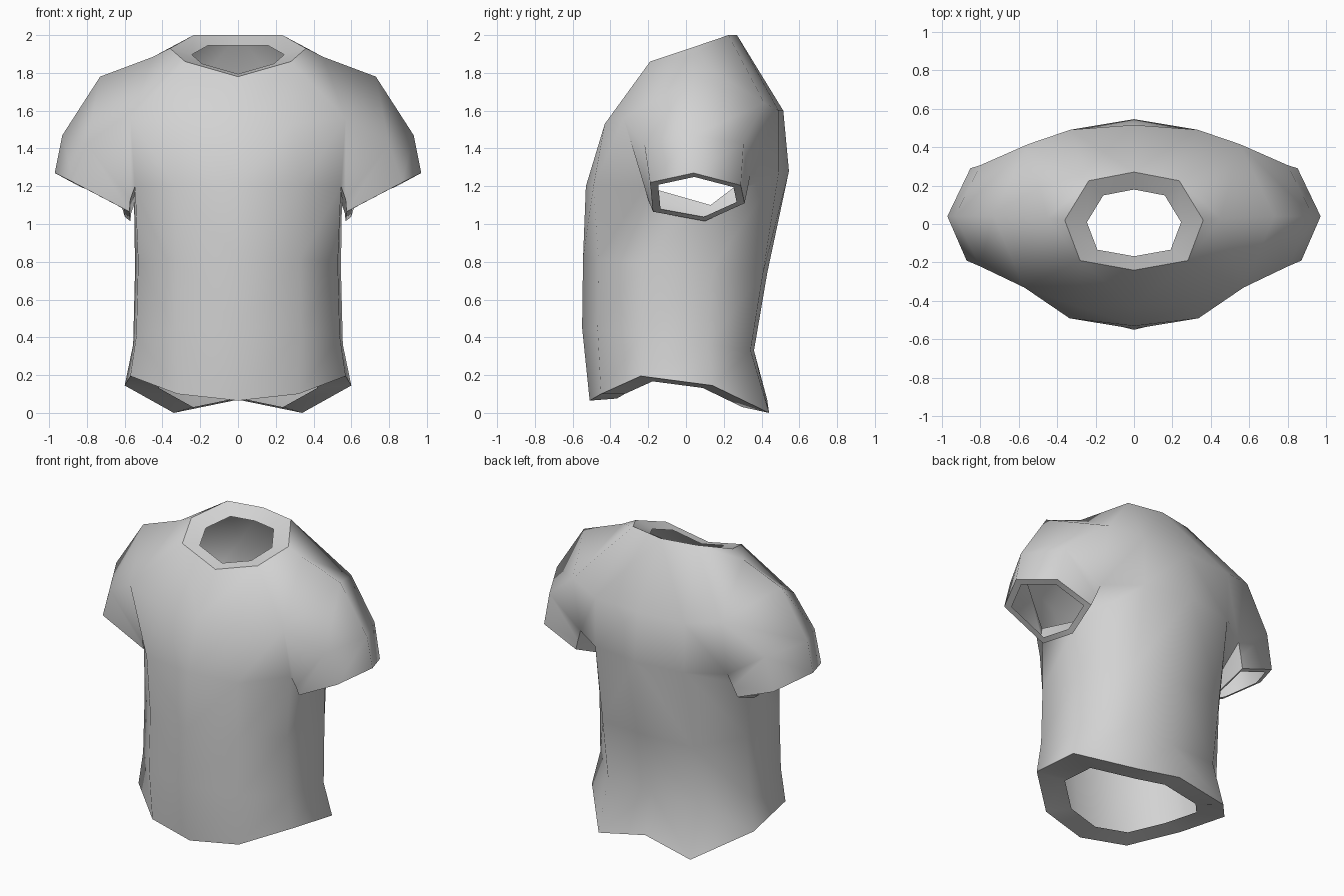
import bpy
import bmesh
from mathutils import Vector

cube = bpy.data.objects.get("Cube")
if cube:
    bpy.data.objects.remove(cube, do_unlink=True)

SHARP_ANGLE = 1.3    # creases steeper than this stay sharp

bm = bmesh.new()


def points(*coords):
    return [bm.verts.new(co) for co in coords]


def body_ring(width, front, back, z_front, z_back):
    """Half a torso section, from the front centre to the back centre."""
    section = ((0, front), (0.6 * width, 0.85 * front), (0.97 * width, 0.43 * front),
               (width, 0.32 * back), (0.61 * width, 0.95 * back), (0, back))
    return points(*((x, y, z_front + (z_back - z_front) * (y - front) / (back - front))
                    for x, y in section))


def join(lower, upper, closed=False):
    """Quads between two rows with the same number of points."""
    count = len(lower)
    for i in range(count if closed else count - 1):
        j = (i + 1) % count
        bm.faces.new((lower[i], lower[j], upper[j], upper[i]))


# Torso, with a hem that dips at the front and at both back corners
hem = points((0, -0.51, 0.065), (0.32, -0.45, 0.1), (0.57, -0.24, 0.195),
             (0.6, 0.14, 0.145), (0.34, 0.44, 0), (0, 0.43, 0.07))
waist = body_ring(0.555, -0.55, 0.36, 0.45, 0.33)
ribs = body_ring(0.545, -0.545, 0.43, 0.82, 0.74)
chest = points((0, -0.53, 1.2), (0.335, -0.49, 1.2), (0.545, -0.22, 1.2),
               (0.55, 0.13, 1.1), (0.33, 0.49, 1.27), (0, 0.545, 1.28))
for lower, upper in ((hem, waist), (waist, ribs), (ribs, chest)):
    join(lower, upper)

# Yoke and neckline
front, front_side, arm_front, shoulder, arm_back, back_side, back = points(
    (0, -0.43, 1.53), (0.29, -0.43, 1.53), (0.57, -0.33, 1.56), (0.73, 0.04, 1.78),
    (0.55, 0.415, 1.64), (0.33, 0.49, 1.6), (0, 0.515, 1.6))
neck = points((0, -0.24, 1.78), (0.28, -0.19, 1.86), (0.36, 0.02, 1.93),
              (0.235, 0.225, 2), (0, 0.27, 2))
arm_low_back, shoulder_ridge = points((0.545, 0.34, 1.26), (0.45, 0.03, 1.885))
for face in (
        (chest[0], chest[1], front_side, front),
        (chest[1], chest[2], arm_front, front_side),
        (chest[3], chest[4], arm_low_back),
        (arm_low_back, chest[4], back_side, arm_back),
        (chest[4], chest[5], back, back_side),
        (front, front_side, neck[1], neck[0]),
        (front_side, arm_front, neck[1]),
        (arm_front, shoulder, shoulder_ridge, neck[1]),
        (shoulder_ridge, neck[2], neck[1]),
        (shoulder, arm_back, shoulder_ridge),
        (shoulder_ridge, arm_back, neck[3]),
        (shoulder_ridge, neck[3], neck[2]),
        (arm_back, back_side, neck[3]),
        (back_side, back, neck[4], neck[3])):
    bm.faces.new(face)

# Short sleeve: armhole, upper arm and cuff
armhole = [shoulder, arm_front, chest[2], chest[3], arm_low_back, arm_back]
upper_arm = points((0.93, 0.04, 1.47), (0.8, -0.22, 1.42), (0.57, -0.2, 1.13),
                   (0.565, 0.12, 1.06), (0.575, 0.325, 1.18), (0.8, 0.305, 1.43))
cuff = points((0.97, 0.04, 1.27), (0.87, -0.19, 1.22), (0.575, -0.175, 1.065),
              (0.57, 0.1, 1.015), (0.6, 0.31, 1.11), (0.85, 0.29, 1.205))
join(armhole, upper_arm, closed=True)
join(upper_arm, cuff, closed=True)

# Mirror to the other half and weld the centre seam
bmesh.ops.mirror(bm, geom=bm.verts[:] + bm.edges[:] + bm.faces[:], axis='X', merge_dist=0.001)
bmesh.ops.remove_doubles(bm, verts=bm.verts[:], dist=0.001)


def opening(co):
    """Name of the opening a rim point belongs to."""
    if co.z > 1.7:
        return "neck"
    if co.z < 0.3:
        return "hem"
    return "left cuff" if co.x > 0 else "right cuff"


# Turned-in rims that shrink toward the middle of each opening
rim_edges = [e for e in bm.edges if e.is_boundary]
rims = {}
for v in {v for e in rim_edges for v in e.verts}:
    rims.setdefault(opening(v.co), []).append(v)
shrink = {"neck": 0.32, "hem": 0.3, "left cuff": 0.17, "right cuff": 0.17}
drop = {"neck": Vector((0, -0.01, -0.03))}
inner = {}
for name, verts in rims.items():
    centre = sum((v.co for v in verts), Vector()) / len(verts)
    for v in verts:
        inner[v] = bm.verts.new(v.co.lerp(centre, shrink[name]) + drop.get(name, Vector()))
for edge in rim_edges:
    a, b = edge.verts
    bm.faces.new((a, b, inner[b], inner[a]))

# Outward faces, smooth cloth, sharp rims and creases
bmesh.ops.recalc_face_normals(bm, faces=bm.faces[:])
middle = Vector((0, 0, 1))
if sum(f.normal.dot(f.calc_center_median() - middle) for f in bm.faces) < 0:
    bmesh.ops.reverse_faces(bm, faces=bm.faces[:])
bm.normal_update()
for face in bm.faces:
    face.smooth = True
for edge in bm.edges:
    edge.smooth = edge.calc_face_angle(0) < SHARP_ANGLE
for edge in rim_edges:
    edge.smooth = False

mesh = bpy.data.meshes.new("shirt")
bm.to_mesh(mesh)
bm.free()
shirt = bpy.data.objects.new("shirt", mesh)
bpy.context.collection.objects.link(shirt)

# Plain grey cloth
grey = (0.65, 0.65, 0.65, 1)
cloth = bpy.data.materials.new("grey cloth")
cloth.use_nodes = True
cloth.diffuse_color = grey
for node in cloth.node_tree.nodes:
    if node.type == 'BSDF_PRINCIPLED':
        node.inputs["Base Color"].default_value = grey
mesh.materials.append(cloth)
